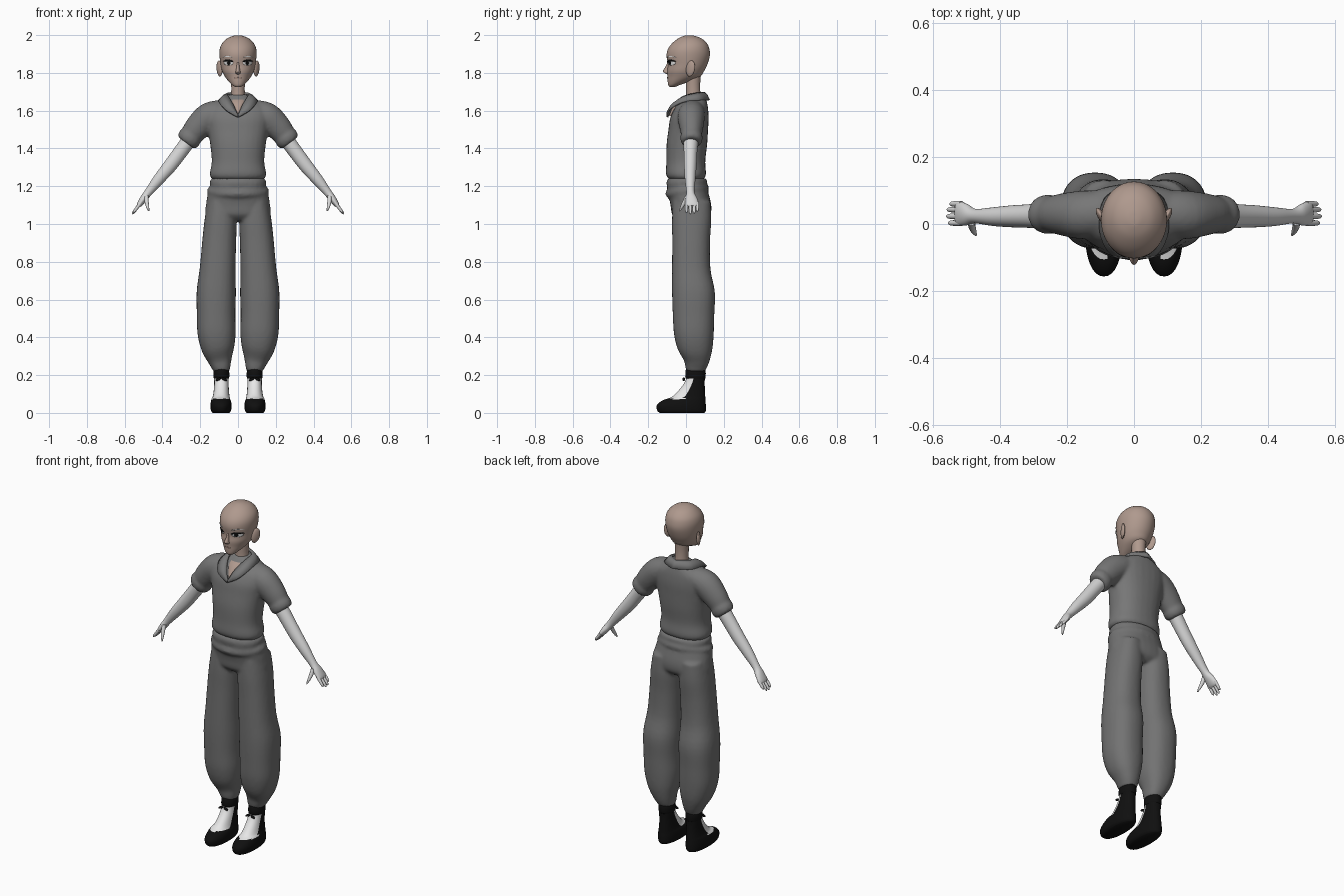
import bpy, bmesh, math
from mathutils import Vector, Matrix
from mathutils.bvhtree import BVHTree

if "Cube" in bpy.data.objects:
    bpy.data.objects.remove(bpy.data.objects["Cube"])


def material(name, r, g, b):
    m = bpy.data.materials.new(name)
    m.use_nodes = True
    m.diffuse_color = (r, g, b, 1)
    node = m.node_tree.nodes["Principled BSDF"]
    node.inputs["Base Color"].default_value = (r, g, b, 1)
    node.inputs["Roughness"].default_value = 0.8
    return m


SKIN = material("tan skin", .43, .32, .27)
LIP = material("lip tan", .27, .18, .15)
PALE = material("pale arm", .68, .68, .68)
SHIRT = material("shirt grey", .185, .185, .185)
PANTS = material("trouser grey", .17, .17, .17)
BLACK = material("black", .005, .005, .005)
WHITE = material("white", .9, .9, .9)


def spline(stations, sub):
    """Catmull-Rom resampling of a list of tuples."""
    pts = [Vector(s) for s in stations]
    out = []
    for i in range(len(pts) - 1):
        a, b, c, d = pts[max(i - 1, 0)], pts[i], pts[i + 1], pts[min(i + 2, len(pts) - 1)]
        for k in range(sub):
            t = k / sub
            out.append(b + (c - a) * t / 2 + (a - b * 2.5 + c * 2 - d / 2) * t * t
                       + (b * 3 - a - c * 3 + d) * t ** 3 / 2)
    return out + [pts[-1]]


def loft(bm, stations, side=1, n=28, sub=4, power=2.0):
    """Skin closed rings; a station is (x, z, half width, front y, back y)."""
    st = spline(stations, sub)
    rings = []
    for i, (x, z, w, y0, y1) in enumerate(st):
        p, q = st[max(i - 1, 0)], st[min(i + 1, len(st) - 1)]
        tan = Vector((q[0] - p[0], 0, q[1] - p[1])).normalized()
        across = Vector((0, 1, 0)).cross(tan)
        ring = []
        for k in range(n):
            t = math.tau * k / n
            c, s = [math.copysign(abs(f) ** (2 / power), f) for f in (math.cos(t), math.sin(t))]
            v = Vector((x, (y0 + y1) / 2 + s * (y1 - y0) / 2, z)) + across * c * w
            ring.append(bm.verts.new((v.x * side, v.y, v.z)))
        rings.append(ring)
    for a, b in zip(rings, rings[1:]):
        for k in range(n):
            bm.faces.new((a[k], a[(k + 1) % n], b[(k + 1) % n], b[k]))
    bm.faces.new(rings[0])
    bm.faces.new(rings[-1])


def hoop(bm, w, y0, y1, z, droop, r, n=48, m=10):
    """Soft fold of cloth round the waist, lower at the front."""
    rings = []
    for i in range(n):
        t = math.tau * i / n
        c, s = math.cos(t), math.sin(t)
        rings.append([bm.verts.new((c * (w + r * math.cos(u)), (y0 + y1) / 2
                      + s * ((y1 - y0) / 2 + r * math.cos(u)),
                      z + droop * s + 1.3 * r * math.sin(u)))
                      for u in [math.tau * k / m for k in range(m)]])
    for i in range(n):
        a, b = rings[i], rings[(i + 1) % n]
        for k in range(m):
            bm.faces.new((a[k], b[k], b[(k + 1) % m], a[(k + 1) % m]))


def finish(name, bm, *mats, voxel=0, solid=0):
    bmesh.ops.recalc_face_normals(bm, faces=bm.faces[:])
    me = bpy.data.meshes.new(name)
    bm.to_mesh(me)
    bm.free()
    for m in mats:
        me.materials.append(m)
    ob = bpy.data.objects.new(name, me)
    bpy.context.scene.collection.objects.link(ob)
    bpy.ops.object.select_all(action="DESELECT")
    ob.select_set(True)
    bpy.context.view_layer.objects.active = ob
    bpy.ops.object.shade_smooth_by_angle(angle=math.radians(55))
    if voxel:
        mod = ob.modifiers.new("blend", "REMESH")
        mod.mode, mod.voxel_size, mod.use_smooth_shade = "VOXEL", voxel, True
        mod = ob.modifiers.new("soften", "SMOOTH")
        mod.factor, mod.iterations = .5, 5
    if solid:
        mod = ob.modifiers.new("thickness", "SOLIDIFY")
        mod.thickness, mod.offset = solid, 0
    return ob


# Head and neck
bm = bmesh.new()
loft(bm, [(0, 1.724, .012, -.086, -.06), (0, 1.735, .03, -.094, -.035), (0, 1.755, .05, -.097, .02),
          (0, 1.78, .069, -.098, .075), (0, 1.81, .084, -.1, .096), (0, 1.845, .092, -.096, .113),
          (0, 1.89, .098, -.103, .126), (0, 1.925, .097, -.096, .124), (0, 1.955, .085, -.075, .112),
          (0, 1.982, .058, -.042, .083), (0, 1.996, .025, -.01, .045), (0, 1.999, .006, .01, .02)], n=40)
bmesh.ops.recalc_face_normals(bm, faces=bm.faces[:])
face_tree = BVHTree.FromBMesh(bm)
finish("head", bm, SKIN)

bm = bmesh.new()
loft(bm, [(0, 1.57, .06, -.03, .09), (0, 1.63, .046, -.008, .085), (0, 1.68, .037, 0, .077),
          (0, 1.74, .036, 0, .075), (0, 1.8, .04, 0, .08)])
finish("neck", bm, SKIN)

# Nose
bm = bmesh.new()
loft(bm, [(0, 1.792, .006, -.1, -.08), (0, 1.80, .014, -.114, -.08), (0, 1.81, .012, -.122, -.08),
          (0, 1.83, .008, -.11, -.08), (0, 1.855, .006, -.099, -.08)], n=16)
finish("nose", bm, SKIN)

# Ears
for side, label in ((1, "left"), (-1, "right")):
    bm = bmesh.new()
    place = (Matrix.Translation((side * .098, .024, 1.823)) @ Matrix.Rotation(-side * .5, 4, "Z")
             @ Matrix.Rotation(-.2, 4, "X") @ Matrix.Diagonal((.011, .026, .043, 1)))
    bmesh.ops.create_uvsphere(bm, u_segments=20, v_segments=12, radius=1, matrix=place)
    finish(label + "_ear", bm, SKIN)


def decal(name, cx, cz, w, h, mat, off, bend=0.0, rise=0.0):
    """Thin oval plate that follows the face."""
    bm = bmesh.new()
    n, rings = 20, []
    for r in (.02, .35, .7, 1):
        ring = []
        for k in range(n):
            u, v = r * math.cos(math.tau * k / n), r * math.sin(math.tau * k / n)
            x = cx + u * w
            z = cz + v * h - bend * u * u + rise * u * (1 if cx > 0 else -1)
            hit = face_tree.ray_cast(Vector((x, -1, z)), Vector((0, 1, 0)))[0]
            ring.append(bm.verts.new((x, hit.y - off, z)))
        rings.append(ring)
    bm.faces.new(rings[0])
    for a, b in zip(rings, rings[1:]):
        for k in range(n):
            bm.faces.new((a[k], b[k], b[(k + 1) % n], a[(k + 1) % n]))
    finish(name, bm, mat, solid=.001)


# Eyes, lashes, brows and mouth
for side, label in ((1, "left"), (-1, "right")):
    decal(label + "_eye_white", side * .05, 1.852, .025, .012, WHITE, .002)
    decal(label + "_iris", side * .048, 1.853, .009, .011, BLACK, .004)
    decal(label + "_lash", side * .051, 1.866, .029, .005, BLACK, .005, .007, .002)
    decal(label + "_brow", side * .055, 1.887, .027, .0025, WHITE, .003, .005)
decal("mouth", 0, 1.773, .02, .004, LIP, .002)

# Shirt: torso and sleeves blended together
bm = bmesh.new()
loft(bm, [(0, 1.235, .135, -.088, .092), (0, 1.262, .15, -.106, .106), (0, 1.33, .139, -.104, .102),
          (0, 1.42, .147, -.103, .112), (0, 1.5, .16, -.093, .117), (0, 1.56, .17, -.084, .12),
          (0, 1.61, .165, -.062, .117), (0, 1.64, .125, -.042, .112), (0, 1.67, .066, -.015, .104),
          (0, 1.685, .055, 0, .095)], power=2.3)
for side in (1, -1):
    loft(bm, [(.08, 1.6, .06, -.03, .1), (.15, 1.57, .075, -.045, .1), (.21, 1.515, .07, -.035, .092),
              (.25, 1.465, .059, -.024, .082), (.265, 1.445, .056, -.022, .08)], side)
    loft(bm, [(.242, 1.474, .05, -.018, .076), (.25, 1.464, .063, -.03, .088),
              (.266, 1.443, .062, -.028, .086), (.276, 1.43, .052, -.02, .078)], side, sub=3)
finish("shirt", bm, SHIRT, voxel=.009)

# Open neck patch and collar flaps
bm = bmesh.new()
loft(bm, [(0, 1.572, .003, -.09, -.05), (0, 1.605, .022, -.076, -.02), (0, 1.64, .042, -.052, .02),
          (0, 1.66, .045, -.03, .04)], n=20)
finish("open_neck", bm, SKIN)

bm = bmesh.new()
inner = spline([(.001, -.094, 1.572), (.026, -.066, 1.63), (.05, -.015, 1.672), (.053, .05, 1.69),
                (0, .095, 1.695)], 5)
outer = spline([(.004, -.097, 1.565), (.066, -.09, 1.604), (.1, -.02, 1.645), (.085, .075, 1.655),
                (0, .122, 1.655)], 5)
for side in (1, -1):
    rows = [[bm.verts.new((p.x * side, p.y, p.z)) for p in
             (a, a.lerp(b, .5) + Vector((0, 0, .008)), b)] for a, b in zip(inner, outer)]
    for a, b in zip(rows, rows[1:]):
        for k in (0, 1):
            bm.faces.new((a[k], b[k], b[k + 1], a[k + 1]))
bmesh.ops.remove_doubles(bm, verts=bm.verts[:], dist=.0005)
finish("collar", bm, SHIRT, solid=.011)

# Trousers: waist, hips, folds and baggy legs blended together
bm = bmesh.new()
loft(bm, [(0, 1.243, .138, -.092, .1), (0, 1.22, .148, -.102, .11), (0, 1.195, .146, -.1, .11),
          (0, 1.16, .16, -.094, .12), (0, 1.1, .17, -.082, .134), (0, 1.05, .172, -.074, .13),
          (0, 1.02, .15, -.045, .1)], power=2.3)
hoop(bm, .147, -.092, .105, 1.175, .014, .017)
hoop(bm, .138, -.092, .1, 1.222, .004, .013)
for side in (1, -1):
    loft(bm, [(.088, 1.12, .072, -.07, .13), (.092, 1.02, .085, -.074, .134), (.1, .9, .09, -.073, .127),
              (.108, .76, .095, -.074, .13), (.115, .64, .104, -.074, .153), (.116, .52, .102, -.07, .15),
              (.113, .42, .101, -.064, .147), (.106, .34, .087, -.045, .14), (.096, .28, .064, -.012, .126),
              (.09, .245, .051, -.004, .113), (.088, .22, .043, .003, .1)], side, power=2.3)
finish("trousers", bm, PANTS, voxel=.009)

for side, label in ((1, "left"), (-1, "right")):
    # Arm with palm
    bm = bmesh.new()
    loft(bm, [(.21, 1.51, .04, -.018, .072), (.3, 1.388, .038, -.012, .06), (.36, 1.308, .036, -.01, .056),
              (.42, 1.236, .03, -.006, .05), (.474, 1.168, .021, .002, .045), (.5, 1.134, .019, -.004, .06),
              (.522, 1.103, .014, -.005, .068), (.53, 1.092, .008, -.002, .064)], side)
    finish(label + "_arm", bm, PALE)
    # Fingers and thumb
    bm = bmesh.new()
    for y, reach in ((.003, .92), (.023, 1.05), (.043, 1), (.06, .8)):
        loft(bm, [(.515 + .043 * reach * t, 1.112 - .057 * reach * t, r, y - r, y + r)
                  for t, r in ((0, .009), (.5, .0085), (.85, .007), (1, .002))], side, n=12, sub=3)
    loft(bm, [(.485, 1.15, .011, -.005, .02), (.484, 1.12, .011, -.018, .006),
              (.478, 1.09, .008, -.031, -.013), (.472, 1.068, .003, -.036, -.03)], side, n=12, sub=3)
    finish(label + "_fingers", bm, PALE)
    # Ankle boot with white instep
    bm = bmesh.new()
    loft(bm, [(.09, 0, .044, -.138, .098), (.09, .012, .053, -.152, .105), (.09, .04, .056, -.155, .105),
              (.09, .066, .052, -.125, .103), (.089, .085, .045, -.075, .102), (.088, .12, .04, -.038, .1),
              (.088, .16, .038, -.008, .099), (.088, .195, .039, .004, .1), (.088, .235, .038, .006, .098)],
         side, n=32, sub=5, power=2.2)
    for f in bm.faces:
        c = f.calc_center_median()
        if .074 < c.z < .18 and c.y < .022 + .25 * (c.z - .13) - .5 * max(0, .11 - c.z):
            f.material_index = 1
    finish(label + "_boot", bm, BLACK, WHITE)
    # Boot cuff and lace bow
    bm = bmesh.new()
    loft(bm, [(.088, .18, .038, .002, .1), (.088, .19, .042, -.004, .104), (.088, .226, .041, -.002, .104),
              (.088, .232, .036, .004, .098)], side, sub=2)
    for lean in (-.016, .016):
        place = (Matrix.Translation((side * .088 + lean, -.012, .178))
                 @ Matrix.Rotation(lean * 25, 4, "Y") @ Matrix.Diagonal((.016, .007, .007, 1)))
        bmesh.ops.create_uvsphere(bm, u_segments=12, v_segments=8, radius=1, matrix=place)
    finish(label + "_boot_cuff", bm, BLACK)
